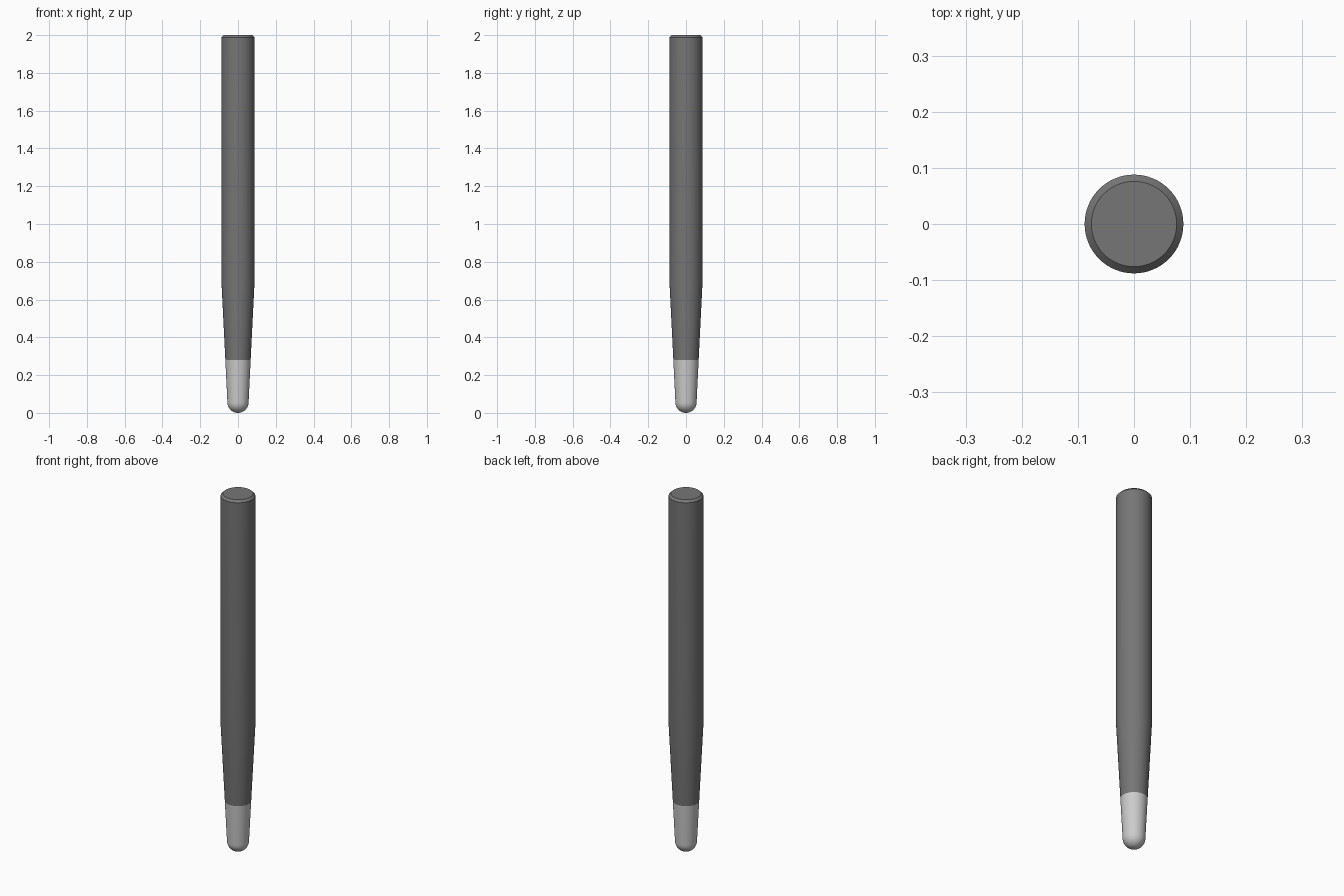
import bpy, bmesh, math

if "Cube" in bpy.data.objects:
    bpy.data.objects.remove(bpy.data.objects["Cube"])

SIDES = 64


def lathe(name, profile, shade):
    """Spin an (r, z) profile around the z axis; r = 0 closes to a point."""
    bm = bmesh.new()
    verts = [bm.verts.new((r, 0, z)) for r, z in profile]
    edges = [bm.edges.new(pair) for pair in zip(verts, verts[1:])]
    bmesh.ops.spin(bm, geom=verts + edges, cent=(0, 0, 0), axis=(0, 0, 1),
                   angle=math.tau, steps=SIDES, use_duplicate=False)
    bmesh.ops.remove_doubles(bm, verts=bm.verts, dist=1e-5)
    bmesh.ops.recalc_face_normals(bm, faces=bm.faces)
    mesh = bpy.data.meshes.new(name)
    bm.to_mesh(mesh)
    bm.free()
    # an open shell can come out inverted: check one side face
    side = max(mesh.polygons, key=lambda p: p.area)
    if side.normal.x * side.center.x + side.normal.y * side.center.y < 0:
        mesh.flip_normals()
    obj = bpy.data.objects.new(name, mesh)
    bpy.context.collection.objects.link(obj)
    if shade is not None:
        mat = bpy.data.materials.new(name + "_grey")
        mat.diffuse_color = (shade, shade, shade, 1)
        mat.use_nodes = True
        mat.node_tree.nodes["Principled BSDF"].inputs["Base Color"].default_value = mat.diffuse_color
        mesh.materials.append(mat)
    bpy.ops.object.select_all(action='DESELECT')
    obj.select_set(True)
    bpy.context.view_layer.objects.active = obj
    bpy.ops.object.shade_smooth_by_angle(angle=math.radians(30))
    return obj


# Barrel: tapered lower grip, straight shaft, chamfered flat end
lathe("barrel", [(0.067, 0.28), (0.088, 0.70), (0.088, 1.988),
                 (0.076, 2.0), (0, 2.0)], 0.18)

# Nib: rounded end continuing the taper up to the barrel
R = 0.056
dome = [(R * math.sin(a), R - R * math.cos(a))
        for a in (i * math.pi / 24 for i in range(13))]
lathe("nib", dome + [(0.067, 0.28)], None)
